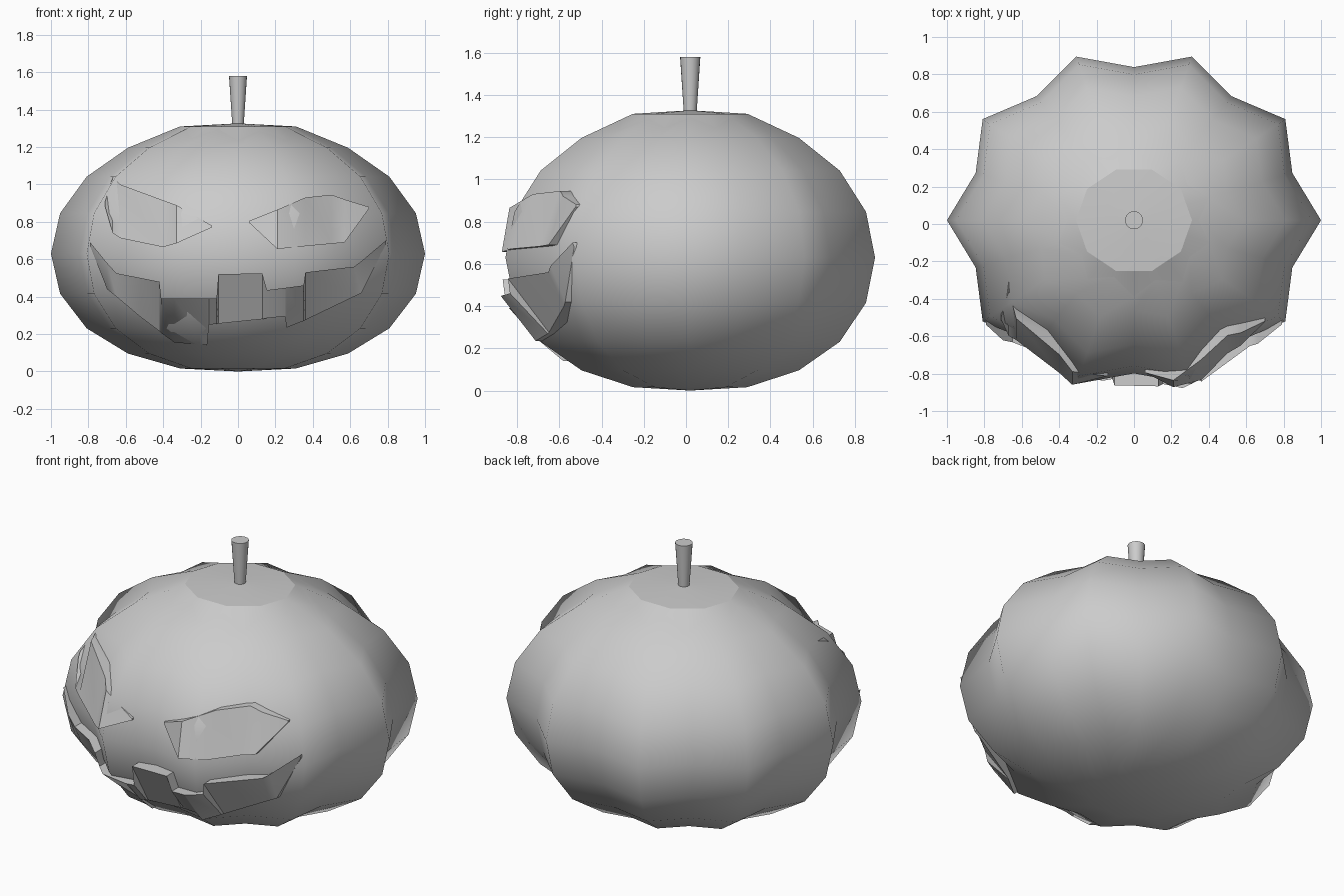
import bpy
import random
from math import sin, cos, pi, radians
from mathutils import Vector
from mathutils.bvhtree import BVHTree

if "Cube" in bpy.data.objects:
    bpy.data.objects.remove(bpy.data.objects["Cube"])
random.seed(4)

SIDES, CY, SQUASH = 20, 0.02, 0.92
grey = bpy.data.materials.new("pumpkin_grey")
grey.use_nodes = True
grey.diffuse_color = (0.6, 0.6, 0.6, 1)
grey.node_tree.nodes["Principled BSDF"].inputs["Base Color"].default_value = (0.6, 0.6, 0.6, 1)


def make(name, verts, faces, angle):
    mesh = bpy.data.meshes.new(name)
    mesh.from_pydata(verts, [], faces)
    mesh.validate()
    mesh.materials.append(grey)
    obj = bpy.data.objects.new(name, mesh)
    bpy.context.collection.objects.link(obj)
    bpy.ops.object.select_all(action='DESELECT')
    obj.select_set(True)
    bpy.context.view_layer.objects.active = obj
    bpy.ops.object.mode_set(mode='EDIT')
    bpy.ops.mesh.select_all(action='SELECT')
    bpy.ops.mesh.normals_make_consistent(inside=False)
    bpy.ops.object.mode_set(mode='OBJECT')
    bpy.ops.object.shade_smooth_by_angle(angle=radians(angle))
    return obj


def ring(r, z, dip, squash=SQUASH):
    """Ribbed ring: every second vertex is pulled in by the dip."""
    pts = []
    for i in range(SIDES):
        rr = r * (1 - dip * (i % 2))
        a = 2 * pi * i / SIDES
        pts.append(Vector((rr * cos(a), CY + rr * squash * sin(a), z)))
    return pts


def loft(name, rings, angle, bottom=None, top=None):
    """Skin a stack of rings, with optional tips at either end."""
    verts = [v for r in rings for v in r]
    faces = []
    for k in range(len(rings) - 1):
        for i in range(SIDES):
            j, a = (i + 1) % SIDES, k * SIDES
            faces.append((a + i, a + j, a + SIDES + j, a + SIDES + i))
    for tip, start in ((bottom, 0), (top, len(rings) * SIDES - SIDES)):
        if tip is not None:
            verts.append(Vector((0, CY, tip)))
            faces += [(start + i, start + (i + 1) % SIDES, len(verts) - 1) for i in range(SIDES)]
    return make(name, verts, faces, angle)


# Ribbed body with a jagged opening at the top
rings = []
for k in range(1, 9):
    t = k * pi / 10
    h = -cos(t)
    z = 0.63 + h * (0.7 if h > 0 else 0.7 - 0.06 * h * h)
    rings.append(ring(sin(t), z, 0.11))
shoulder = rings[-1]
crown = ring(0.31, 1.31, 0.05)
jagged = []
for i in range(SIDES):
    t = (0.6 if i % 2 else 0.16) + random.uniform(-0.06, 0.06)
    jagged.append(crown[i].lerp(shoulder[i], t))
body = loft("pumpkin_body", rings + [jagged], 80, bottom=0.0)

# Lid: jagged rim, flat cap and stem
loft("lid_rim", [jagged, crown], 60)
loft("lid_cap", [crown, ring(0.03, 1.325, 0, 1)], 60, top=1.325)
loft("stem", [ring(0.03, 1.31, 0, 1), ring(0.048, 1.58, 0, 1)], 40, top=1.58)

# Raised face parts follow the body surface
tree = BVHTree.FromPolygons([v.co for v in body.data.vertices],
                            [tuple(p.vertices) for p in body.data.polygons])


def surface(x, z):
    hit = tree.ray_cast(Vector((x, -3, z)), Vector((0, 1, 0)))[0]
    return hit or tree.find_nearest(Vector((x, -0.5, z)))[0]


def raised(name, columns, top_out, low_out):
    """Plate made of columns (x, upper z, lower z), standing off the body."""
    verts, faces = [], []
    last = len(columns) - 1
    for n, (x, up, low) in enumerate(columns):
        fade = 0.35 if n in (0, last) else 1
        for z, out in ((up, top_out), (low, low_out)):
            p = surface(x, z)
            verts += [p + Vector((0, -out * fade, 0)), p + Vector((0, 0.03, 0))]
    for n in range(last):
        a, b = 4 * n, 4 * n + 4
        faces += [(a, b, b + 2, a + 2), (a, a + 1, b + 1, b), (a + 2, b + 2, b + 3, a + 3)]
    for a in (0, 4 * last):
        faces.append((a, a + 2, a + 3, a + 1))
    make(name, verts, faces, 35)


raised("right_eye", [(-.71, .91, .88), (-.67, 1.04, .74), (-.63, 1.0, .713), (-.4, .915, .665),
                     (-.33, .89, .685), (-.14, .78, .77)], 0.05, 0.04)
raised("left_eye", [(.06, .805, .795), (.21, .865, .655), (.36, .93, .67), (.5, .945, .683),
                    (.57, .92, .69), (.7, .88, .87)], 0.05, 0.04)
raised("mouth", [(-.79, .69, .67), (-.7, .58, .44), (-.65, .525, .4), (-.52, .5, .29),
                 (-.42, .48, .215), (-.41, .39, .205), (-.34, .39, .155), (-.165, .39, .14),
                 (-.155, .39, .25), (-.115, .39, .255), (-.105, .52, .256), (.13, .525, .28),
                 (.155, .435, .285), (.25, .447, .295), (.26, .448, .235), (.35, .46, .27),
                 (.36, .53, .275), (.62, .56, .4), (.66, .59, .42), (.79, .7, .68)], 0.065, 0.03)
